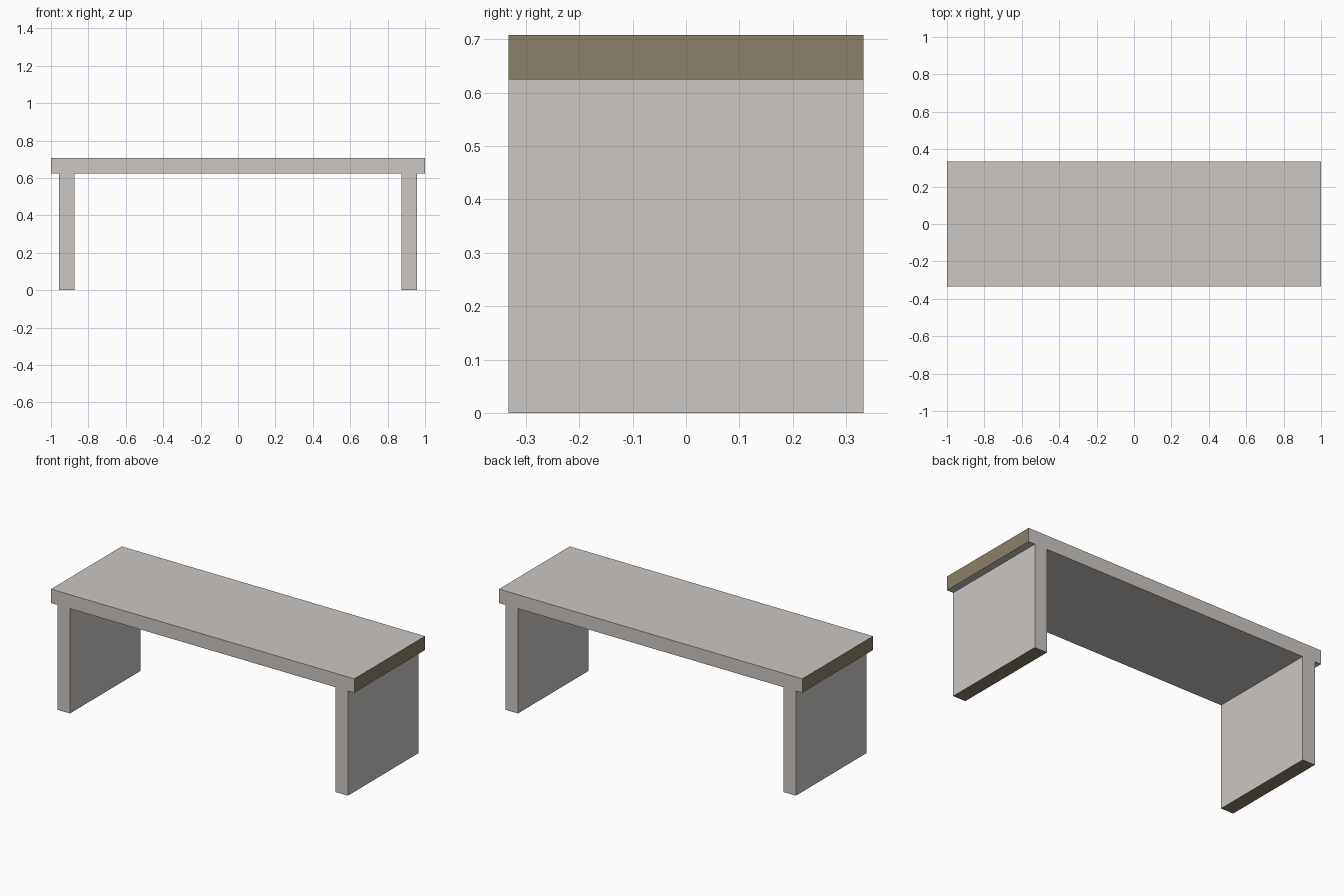
import bpy
import bmesh
from mathutils import Vector

cube = bpy.data.objects.get("Cube")
if cube:
    bpy.data.objects.remove(cube, do_unlink=True)


def make_material(name, color):
    mat = bpy.data.materials.new(name)
    mat.use_nodes = True
    mat.diffuse_color = color
    mat.node_tree.nodes["Principled BSDF"].inputs["Base Color"].default_value = color
    return mat


stone = make_material("pale warm grey", (0.60, 0.57, 0.55, 1))
end_grain = make_material("cut edge brown", (0.262, 0.216, 0.144, 1))

HALF_LENGTH, HALF_DEPTH, HEIGHT = 1.0, 0.333, 0.708
THICKNESS = 0.083
LEG_OUTER = 0.958
LEG_INNER = LEG_OUTER - THICKNESS
SEAT_BOTTOM = HEIGHT - THICKNESS

# Half of the bench outline, from the seat top down around one leg
half = [
    (HALF_LENGTH, HEIGHT),
    (HALF_LENGTH, SEAT_BOTTOM),
    (LEG_OUTER, SEAT_BOTTOM),
    (LEG_OUTER, 0),
    (LEG_INNER, 0),
    (LEG_INNER, SEAT_BOTTOM),
]
outline = half + [(-x, z) for x, z in reversed(half)]

# Seat and both legs in one piece: extrude the outline through the depth
bm = bmesh.new()
front = bm.faces.new([bm.verts.new((x, -HALF_DEPTH, z)) for x, z in outline])
result = bmesh.ops.extrude_face_region(bm, geom=[front], use_keep_orig=True)
back_verts = [v for v in result["geom"] if isinstance(v, bmesh.types.BMVert)]
bmesh.ops.translate(bm, verts=back_verts, vec=Vector((0, 2 * HALF_DEPTH, 0)))
bmesh.ops.recalc_face_normals(bm, faces=bm.faces)

# Seat ends and leg soles show the brown cut edge
for face in bm.faces:
    center = face.calc_center_median()
    is_end = abs(center.x) > HALF_LENGTH - 0.01
    is_sole = center.z < 0.01
    face.material_index = int(is_end or is_sole)

mesh = bpy.data.meshes.new("bench")
bm.to_mesh(mesh)
bm.free()
mesh.materials.append(stone)
mesh.materials.append(end_grain)
bench = bpy.data.objects.new("bench", mesh)
bpy.context.collection.objects.link(bench)
